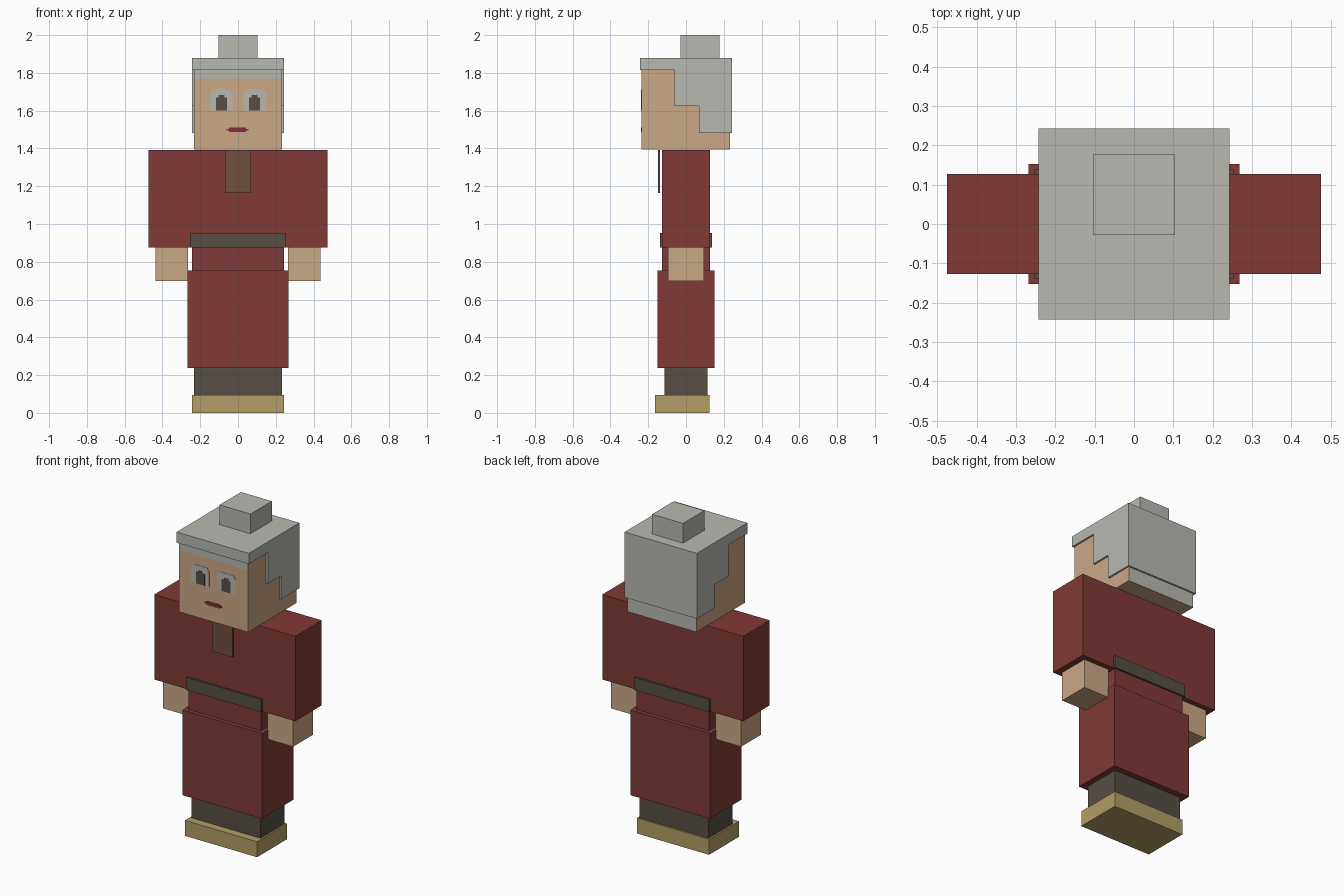
import bpy
import bmesh
from mathutils import Vector

cube = bpy.data.objects.get("Cube")
if cube:
    bpy.data.objects.remove(cube, do_unlink=True)


def linear(v):
    v /= 255
    return v / 12.92 if v <= 0.04045 else ((v + 0.055) / 1.055) ** 2.4


def material(name, *rgb):
    mat = bpy.data.materials.new(name)
    mat.use_nodes = True
    colour = [linear(c) for c in rgb] + [1]
    mat.diffuse_color = colour
    mat.node_tree.nodes["Principled BSDF"].inputs["Base Color"].default_value = colour
    return mat


RED = material("dark red cloth", 128, 58, 54)
SKIN = material("skin", 203, 168, 134)
GREY = material("grey hair", 184, 185, 178)
DARK = material("dark brown", 86, 78, 69)
GOLD = material("tan leather", 178, 158, 102)
BROWN = material("brown cloth", 113, 78, 60)
LIPS = material("lip red", 128, 46, 54)


def finish(name, bm, *mats):
    bmesh.ops.recalc_face_normals(bm, faces=bm.faces)
    mesh = bpy.data.meshes.new(name)
    bm.to_mesh(mesh)
    bm.free()
    for mat in mats:
        mesh.materials.append(mat)
    obj = bpy.data.objects.new(name, mesh)
    bpy.context.collection.objects.link(obj)
    return obj


def box_mesh(x, y, z):
    """Box spanning the three (low, high) ranges."""
    bm = bmesh.new()
    bmesh.ops.create_cube(bm, size=1)
    for v in bm.verts:
        v.co = [lo if c < 0 else hi for c, (lo, hi) in zip(v.co, (x, y, z))]
    return bm


def box(name, x, y, z, mat):
    return finish(name, box_mesh(x, y, z), mat)


def prism(name, points, offset, mat):
    """Extrude a flat outline of 3D points along an offset."""
    bm = bmesh.new()
    face = bm.faces.new([bm.verts.new(p) for p in points])
    new = bmesh.ops.extrude_face_region(bm, geom=[face], use_keep_orig=True)["geom"]
    moved = [g for g in new if isinstance(g, bmesh.types.BMVert)]
    bmesh.ops.translate(bm, verts=moved, vec=Vector(offset))
    return finish(name, bm, mat)


def face_plate(name, cx, half, depth, mat):
    """Thin plate on the face; half outline (x, z) runs bottom to top."""
    outline = half + [(-x, z) for x, z in reversed(half)]
    prism(name, [(cx + x, -0.234, z) for x, z in outline], (0, -depth, 0), mat)


# Lower body
box("shoes", (-0.243, 0.243), (-0.163, 0.125), (0, 0.094), GOLD)
box("legs", (-0.233, 0.233), (-0.115, 0.115), (0.094, 0.24), DARK)
box("skirt", (-0.268, 0.268), (-0.152, 0.152), (0.237, 0.755), RED)

# Upper body
box("torso", (-0.243, 0.243), (-0.127, 0.127), (0.75, 1.393), RED)
box("belt", (-0.253, 0.253), (-0.138, 0.138), (0.876, 0.953), DARK)
box("collar_flap", (-0.068, 0.068), (-0.148, -0.138), (1.163, 1.393), BROWN)

# Arms and hands
for side, s in (("left", 1), ("right", -1)):
    box(side + "_sleeve", sorted((s * 0.243, s * 0.475)), (-0.127, 0.127), (0.876, 1.393), RED)
    box(side + "_hand", sorted((s * 0.265, s * 0.437)), (-0.095, 0.095), (0.698, 0.88), SKIN)

# Head, with a grey fringe strip on the front and grey over the back
bm = box_mesh((-0.232, 0.232), (-0.235, 0.232), (1.394, 1.85))
bmesh.ops.bisect_plane(bm, geom=bm.verts[:] + bm.edges[:] + bm.faces[:],
                       plane_co=(0, 0, 1.77), plane_no=(0, 0, 1))
bm.normal_update()
for f in bm.faces:
    fringe = f.normal.y < -0.5 and f.calc_center_median().z > 1.77
    f.material_index = int(fringe or f.normal.y > 0.5)
finish("head", bm, SKIN, GREY)

# Stepped hair and bun
steps = [(-0.243, 1.88), (-0.243, 1.815), (-0.06, 1.815), (-0.06, 1.625),
         (0.068, 1.625), (0.068, 1.482), (0.243, 1.482), (0.243, 1.88)]
prism("hair", [(-0.243, y, z) for y, z in steps], (0.486, 0, 0), GREY)
box("hair_bun", (-0.104, 0.104), (-0.028, 0.177), (1.88, 2.0), GREY)

# Eyes and mouth
for side, s in (("left", 1), ("right", -1)):
    face_plate(side + "_eye", s * 0.089,
               [(0.06, 1.6), (0.06, 1.692), (0.045, 1.712)], 0.003, GREY)
    face_plate(side + "_pupil", s * 0.087,
               [(0.03, 1.6), (0.03, 1.67), (0.015, 1.67), (0.015, 1.682)], 0.005, DARK)
face_plate("mouth", -0.002,
           [(0.045, 1.487), (0.045, 1.494), (0.058, 1.494), (0.058, 1.504),
            (0.045, 1.504), (0.045, 1.511)], 0.003, LIPS)
